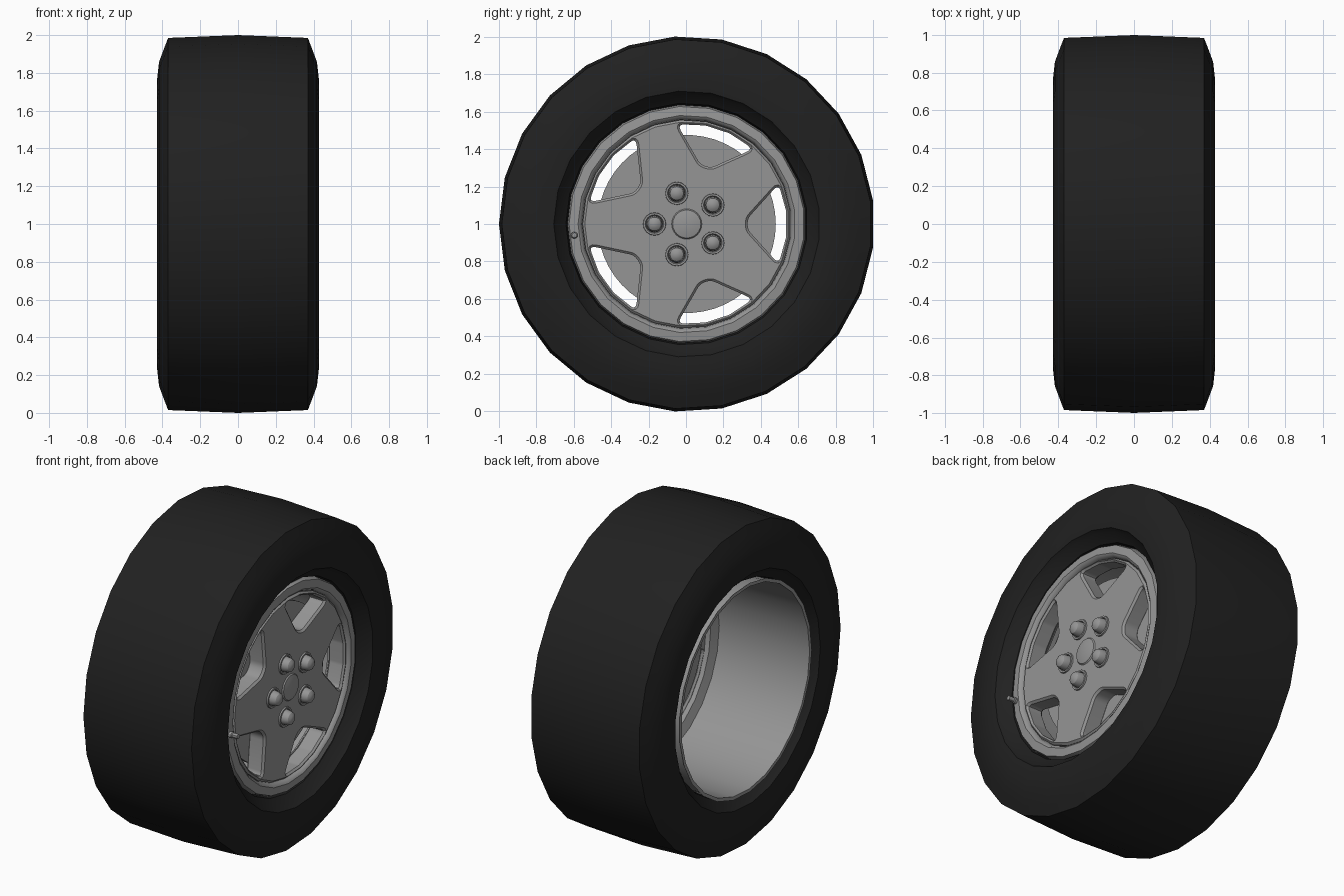
import bpy, bmesh
from math import sin, cos, pi, radians
from mathutils import Matrix

if "Cube" in bpy.data.objects:
    bpy.data.objects.remove(bpy.data.objects["Cube"])

SEG = 25
# local frame: x -> world y, y -> world z, z (axle) -> world x
AXLE = Matrix(((0, 0, 1, 0), (1, 0, 0, 0.004), (0, 1, 0, 1), (0, 0, 0, 1)))


def material(name, v):
    m = bpy.data.materials.new(name)
    m.diffuse_color = (v, v, v, 1)
    m.use_nodes = True
    m.node_tree.nodes["Principled BSDF"].inputs["Base Color"].default_value = m.diffuse_color
    return m


RUBBER = material("rubber", 0.015)
ALLOY = material("alloy", 0.3)


def smooth(ob, angle=30):
    bpy.ops.object.select_all(action='DESELECT')
    ob.select_set(True)
    bpy.context.view_layer.objects.active = ob
    bpy.ops.object.shade_smooth_by_angle(angle=radians(angle))


def lathe(name, profile, mat, seg=SEG, at=(0, 0), closed=False, angle=30):
    """Spin (axial, radius) points about the axle direction."""
    bm = bmesh.new()
    rings = []
    for h, r in profile:
        if r == 0:
            rings.append([bm.verts.new((at[0], at[1], h))] * seg)
        else:
            rings.append([bm.verts.new((at[0] - r * cos(2 * pi * i / seg),
                                        at[1] - r * sin(2 * pi * i / seg), h)) for i in range(seg)])
    pairs = list(zip(rings, rings[1:]))
    if closed:
        pairs.append((rings[-1], rings[0]))
    for a, b in pairs:
        for i in range(seg):
            j = (i + 1) % seg
            bm.faces.new(list(dict.fromkeys((a[i], a[j], b[j], b[i]))))
    bmesh.ops.recalc_face_normals(bm, faces=bm.faces)
    bm.transform(AXLE)
    me = bpy.data.meshes.new(name)
    bm.to_mesh(me)
    bm.free()
    ob = bpy.data.objects.new(name, me)
    bpy.context.collection.objects.link(ob)
    me.materials.append(mat)
    smooth(ob, angle)
    return ob


# Tyre: tread crown, shoulder, sidewall and recessed bead, mirrored
half = [(0.37, 0.987), (0.39, 0.935), (0.418, 0.86), (0.428, 0.77),
        (0.425, 0.71), (0.40, 0.695), (0.355, 0.645), (0.30, 0.634)]
tyre = [(0, 1.002)] + half + [(-h, r) for h, r in reversed(half)]
lathe("tyre", tyre, RUBBER, closed=True)

# Rim: barrel open at the back, outer lip and inner step at the front
rim = [(-0.41, 0.648), (-0.40, 0.632), (0.335, 0.637), (0.362, 0.628), (0.368, 0.58),
       (0.362, 0.57), (0.345, 0.56), (0.25, 0.545), (0.22, 0.56), (0.20, 0.615), (-0.41, 0.627)]
lathe("rim", rim, ALLOY, closed=True)


def rounded(points, radius, steps=5):
    """Round the corners of a polygon with quadratic arcs."""
    from mathutils import Vector
    pts = [Vector(p) for p in points]
    out = []
    for i, p in enumerate(pts):
        r = radius[i]
        a = p + (pts[i - 1] - p).normalized() * r
        b = p + (pts[(i + 1) % len(pts)] - p).normalized() * r
        for k in range(steps):
            t = k / (steps - 1)
            out.append(a * (1 - t) ** 2 + p * 2 * t * (1 - t) + b * t * t)
    return out


# Five-spoke face: filled disc with five rounded pockets, bevelled
curve = bpy.data.curves.new("spoke_face", 'CURVE')
curve.dimensions = '2D'
curve.fill_mode = 'BOTH'
curve.extrude = 0.045
curve.bevel_depth = 0.012
curve.bevel_resolution = 0
curve.offset = -0.012


def spline(pts):
    s = curve.splines.new('POLY')
    s.points.add(len(pts) - 1)
    for q, p in zip(s.points, pts):
        q.co = (p[0], p[1], 0, 1)
    s.use_cyclic_u = True


spline([(-0.556 * cos(2 * pi * i / SEG), -0.556 * sin(2 * pi * i / SEG)) for i in range(SEG)])
outer = [(0.535 * cos(radians(a)), 0.535 * sin(radians(a))) for a in (-23.5, -7.2, 7.2, 23.5)]
pocket = rounded([(0.325, 0.03), (0.325, -0.03)] + outer, [0.025, 0.025, 0.04, 0.01, 0.01, 0.04])
for k in range(5):
    c, s = cos(2 * pi * k / 5), sin(2 * pi * k / 5)
    spline([(p.x * c - p.y * s, p.x * s + p.y * c) for p in pocket])
face = bpy.data.objects.new("spoke_face", curve)
bpy.context.collection.objects.link(face)
face.matrix_world = AXLE @ Matrix.Translation((0, 0, 0.298))
curve.materials.append(ALLOY)
bpy.ops.object.select_all(action='DESELECT')
face.select_set(True)
bpy.context.view_layer.objects.active = face
bpy.ops.object.convert(target='MESH')
smooth(face)

# Backing disc that closes the inner part of each pocket
lathe("backing_disc", [(0.25, 0), (0.25, 0.475), (0.22, 0.475), (0.22, 0)], ALLOY, seg=50)

# Hub cap
lathe("hub_cap", [(0.35, 0.085), (0.362, 0.075), (0.369, 0.045), (0.372, 0)], ALLOY, seg=24)

# Lug nuts on the spokes
nut = [(0.345, 0.063), (0.364, 0.06), (0.364, 0.05), (0.356, 0.045), (0.385, 0.042),
       (0.40, 0.036), (0.410, 0.022), (0.414, 0)]
for k in range(5):
    a = pi + 2 * pi * k / 5
    lathe(f"lug_nut_{k + 1}", nut, ALLOY, seg=16, at=(0.172 * cos(a), 0.172 * sin(a)))

# Air valve
valve = [(0.34, 0.018), (0.38, 0.018), (0.385, 0.014), (0.42, 0.014), (0.425, 0)]
lathe("air_valve", valve, ALLOY, seg=12, at=(-0.6, -0.06))
